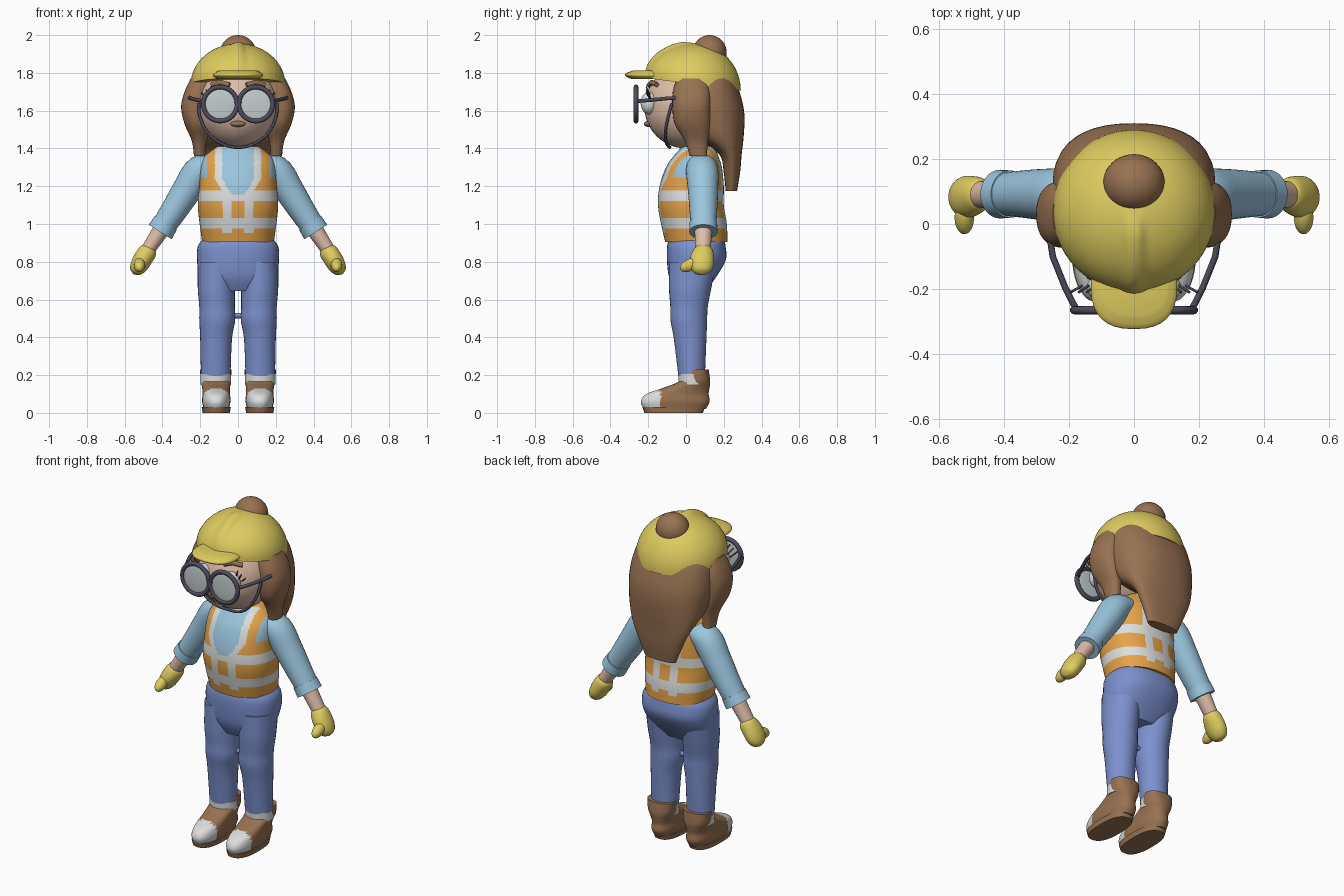
import bpy, bmesh, math
from mathutils import Vector

if "Cube" in bpy.data.objects:
    bpy.data.objects.remove(bpy.data.objects["Cube"])


def material(name, r, g, b):
    lin = [((c / 255 + 0.055) / 1.055) ** 2.4 for c in (r, g, b)]
    m = bpy.data.materials.new(name)
    m.diffuse_color = (*lin, 1)
    m.use_nodes = True
    m.node_tree.nodes["Principled BSDF"].inputs["Base Color"].default_value = m.diffuse_color
    return m


YELLOW = material("yellow", 222, 204, 96)
BROWN = material("brown", 152, 114, 82)
SKIN = material("skin", 222, 188, 168)
SKY = material("light blue", 155, 198, 222)
ORANGE = material("orange", 230, 163, 72)
WHITE = material("reflective white", 220, 222, 222)
DENIM = material("denim blue", 124, 145, 206)
DARK = material("dark grey", 78, 76, 92)
LENS = material("lens grey", 196, 205, 206)


def finish(name, bm, mats, rule=None):
    """Turn a bmesh into a smooth object; rule(face centre) gives the material slot."""
    bmesh.ops.recalc_face_normals(bm, faces=bm.faces)
    if rule:
        for f in bm.faces:
            f.material_index = rule(f.calc_center_median())
    me = bpy.data.meshes.new(name)
    bm.to_mesh(me)
    bm.free()
    for m in mats:
        me.materials.append(m)
    ob = bpy.data.objects.new(name, me)
    bpy.context.collection.objects.link(ob)
    bpy.ops.object.select_all(action='DESELECT')
    ob.select_set(True)
    bpy.context.view_layer.objects.active = ob
    bpy.ops.object.shade_smooth_by_angle(angle=math.radians(50))
    return ob


def spline(secs, sub):
    """Catmull-Rom interpolation of section tuples."""
    out = []
    for i in range(len(secs) - 1):
        a, b, c, d = secs[max(i - 1, 0)], secs[i], secs[i + 1], secs[min(i + 2, len(secs) - 1)]
        for k in range(sub):
            t = k / sub
            out.append([q + 0.5 * t * (r - p + t * (2 * p - 5 * q + 4 * r - s + t * (3 * (q - r) + s - p)))
                        for p, q, r, s in zip(a, b, c, d)])
    return out + [list(secs[-1])]


def skin_rings(bm, rings):
    for a, b in zip(rings, rings[1:]):
        for i in range(len(a)):
            j = (i + 1) % len(a)
            bm.faces.new((a[i], a[j], b[j], b[i]))


def loft(name, secs, mats, n=32, sub=5, e=1.0, limb=False, rule=None):
    """Skin elliptical sections (x, y, z, rx, ry); limb turns them along the path."""
    bm, rings = bmesh.new(), []
    pts = spline(secs, sub)
    for i, (x, y, z, rx, ry) in enumerate(pts):
        u = Vector((1, 0, 0))
        if limb:
            p, q = pts[max(i - 1, 0)], pts[min(i + 1, len(pts) - 1)]
            u = Vector((p[2] - q[2], 0, q[0] - p[0])).normalized()
        ring = []
        for k in range(n):
            c, s = math.cos(2 * math.pi * k / n), math.sin(2 * math.pi * k / n)
            c, s = math.copysign(abs(c) ** e, c), math.copysign(abs(s) ** e, s)
            ring.append(bm.verts.new(Vector((x, y, z)) + u * rx * c + Vector((0, ry * s, 0))))
        rings.append(ring)
    skin_rings(bm, rings)
    bm.faces.new(rings[0])
    bm.faces.new(rings[-1])
    return finish(name, bm, mats, rule)


def ball(name, centre, scale, mat, tilt=0):
    bm = bmesh.new()
    bmesh.ops.create_uvsphere(bm, u_segments=40, v_segments=24, radius=1)
    bmesh.ops.scale(bm, vec=scale, verts=bm.verts)
    ob = finish(name, bm, [mat])
    ob.location = centre
    ob.rotation_euler.x = tilt
    return ob


def wire(name, pts, r, mat, closed=False):
    cu = bpy.data.curves.new(name, 'CURVE')
    cu.dimensions = '3D'
    cu.bevel_depth, cu.bevel_resolution, cu.use_fill_caps = r, 3, True
    sp = cu.splines.new('POLY')
    sp.points.add(len(pts) - 1)
    for p, co in zip(sp.points, pts):
        p.co = (*co, 1)
    sp.use_cyclic_u = closed
    cu.materials.append(mat)
    bpy.context.collection.objects.link(bpy.data.objects.new(name, cu))


# Head, face and neck
ball("head", (0, 0, 1.62), (0.215, 0.22, 0.22), SKIN)
loft("neck", [(0, 0.06, 1.32, 0.07, 0.07), (0, 0.05, 1.46, 0.07, 0.07)], [SKIN])
ball("mouth", (0, -0.2, 1.53), (0.04, 0.022, 0.016), BROWN)

# Hair: back mass flowing into a long tail, plus bun
loft("back_hair", [(0, 0.09, 1.81, 0.2, 0.15), (0, 0.1, 1.74, 0.235, 0.17), (0, 0.115, 1.64, 0.25, 0.185),
                   (0, 0.135, 1.56, 0.245, 0.175), (0, 0.18, 1.46, 0.225, 0.125),
                   (0, 0.235, 1.37, 0.185, 0.06), (0, 0.243, 1.27, 0.14, 0.043),
                   (0, 0.24, 1.175, 0.1, 0.03)], [BROWN], n=40, e=0.85)
ball("hair_bun", (0, 0.125, 1.908), (0.095, 0.09, 0.092), BROWN)


# Helmet dome with a raised front ridge
def helmet():
    bm, rings, n, m = bmesh.new(), [], 64, 20
    for i in range(m):
        a = math.pi / 2 * i / m
        ring = []
        for k in range(n):
            t = 2 * math.pi * k / n
            x, y = 0.25 * math.cos(t) * math.cos(a), 0.04 + 0.25 * math.sin(t) * math.cos(a)
            base = 1.745 - 0.13 * y
            ridge = 0.014 * math.exp(-(x / 0.03) ** 4) * max(0, min(1, (0.06 - y) * 12))
            z = base + (1.955 - base) * math.sin(a) + ridge
            ring.append(bm.verts.new((x, y - ridge * 0.5, z)))
        rings.append(ring)
    skin_rings(bm, rings)
    bm.faces.new(rings[-1])
    bm.faces.new(rings[0])
    finish("helmet", bm, [YELLOW])


helmet()
loft("helmet_brim", [(0, -0.18, 1.768, 0.11, 0.11), (0, -0.19, 1.782, 0.13, 0.128),
                     (0, -0.19, 1.797, 0.13, 0.13), (0, -0.18, 1.812, 0.1, 0.1)], [YELLOW], e=0.8, sub=3)

# Chin strap and glasses bridge
strap = [math.radians(a) for a in range(-95, 96, 10)]
wire("chin_strap", [(0.208 * math.sin(a), -0.08 - 0.03 * math.sin(2 * abs(a)), 1.62 - 0.215 * math.cos(a))
                    for a in strap], 0.008, DARK)
wire("glasses_bridge", [(-0.02, -0.265, 1.65), (0.02, -0.265, 1.65)], 0.011, DARK)

# Vest: orange with reflective bands, neckline and armholes showing the shirt
def vest_rule(c):
    x, z = abs(c.x), c.z
    front = c.y < 0.04
    neck = 0.085 * math.sqrt(min(1, max(0, (z - 1.15) / 0.09)))
    if front and x < neck:
        return 2
    if z > 1.25 and x > 0.165:
        return 2
    if z > 1.175:
        if front:
            return 1 if x < max(neck, 0.045) + 0.037 and x > 0.02 else 0
        return 1 if 0.05 < x < 0.095 else 0
    if 1.12 < z or 0.972 < z < 1.028 or (z > 0.955 and 0.035 < x < 0.08):
        return 1
    return 0


loft("vest_torso", [(0, 0.055, 0.905, 0.19, 0.165), (0, 0.042, 1.0, 0.203, 0.174), (0, 0.026, 1.1, 0.213, 0.174),
                    (0, 0.03, 1.2, 0.205, 0.17), (0, 0.042, 1.3, 0.2, 0.148), (0, 0.053, 1.36, 0.175, 0.118),
                    (0, 0.065, 1.41, 0.11, 0.085)],
     [ORANGE, WHITE, SKY], n=144, sub=9, e=0.9, rule=vest_rule)

# Trousers seat
loft("trousers_seat", [(0, 0.055, 0.92, 0.185, 0.145), (0, 0.055, 0.88, 0.213, 0.155),
                       (0, 0.055, 0.81, 0.217, 0.156), (0, 0.035, 0.72, 0.2, 0.125),
                       (0, 0.025, 0.645, 0.12, 0.08)], [DENIM], n=40, e=0.85)
wire("knee_link", [(-0.05, 0.02, 0.515), (0.05, 0.02, 0.515)], 0.015, DENIM)

for s, side in ((-1, "left"), (1, "right")):
    # Side locks of hair
    loft(side + "_side_lock", [(s * 0.19, 0.03, 1.77, 0.06, 0.08), (s * 0.208, 0.03, 1.7, 0.075, 0.1),
                               (s * 0.218, 0.03, 1.62, 0.083, 0.102), (s * 0.213, 0.035, 1.53, 0.07, 0.095),
                               (s * 0.205, 0.055, 1.44, 0.04, 0.062), (s * 0.203, 0.065, 1.36, 0.03, 0.045)],
         [BROWN], e=0.85)
    # Eye, brow, lashes and glasses
    ball(side + "_eye", (s * 0.09, -0.195, 1.64), (0.055, 0.045, 0.06), WHITE)
    wire(side + "_brow", [(s * 0.045, -0.197, 1.735), (s * 0.09, -0.182, 1.75), (s * 0.14, -0.155, 1.738)],
         0.013, BROWN)
    for k in range(3):
        wire(side + "_lash", [(s * (0.12 + 0.02 * k), -0.19, 1.68 - 0.01 * k),
                              (s * (0.145 + 0.025 * k), -0.21, 1.725 - 0.015 * k)], 0.004, DARK)
    circle = [(s * 0.094 + 0.09 * math.cos(a), -0.265, 1.635 + 0.09 * math.sin(a))
              for a in (2 * math.pi * k / 40 for k in range(40))]
    wire(side + "_glasses_rim", circle, 0.013, DARK, True)
    ball(side + "_lens", (s * 0.094, -0.265, 1.635), (0.088, 0.009, 0.088), LENS)
    wire(side + "_glasses_arm", [(s * 0.178, -0.262, 1.65), (s * 0.21, -0.2, 1.655),
                                 (s * 0.25, -0.1, 1.665), (s * 0.262, -0.02, 1.67)], 0.01, DARK)
    # Sleeve, cuff, wrist
    loft(side + "_sleeve", [(s * 0.11, 0.08, 1.32, 0.05, 0.07), (s * 0.2, 0.085, 1.285, 0.08, 0.085),
                            (s * 0.27, 0.09, 1.18, 0.078, 0.08), (s * 0.34, 0.092, 1.07, 0.07, 0.073),
                            (s * 0.41, 0.092, 0.965, 0.062, 0.065)], [SKY], limb=True)
    loft(side + "_cuff", [(s * 0.382, 0.092, 1.005, 0.069, 0.073), (s * 0.412, 0.092, 0.958, 0.072, 0.075)],
         [SKY], limb=True, sub=2)
    loft(side + "_wrist", [(s * 0.4, 0.092, 0.98, 0.045, 0.047), (s * 0.485, 0.09, 0.85, 0.036, 0.04)],
         [SKIN], limb=True)
    # Mitten glove with thumb
    loft(side + "_glove", [(s * 0.462, 0.09, 0.878, 0.03, 0.035), (s * 0.475, 0.09, 0.858, 0.047, 0.052),
                           (s * 0.5, 0.085, 0.82, 0.05, 0.063), (s * 0.525, 0.083, 0.778, 0.046, 0.062),
                           (s * 0.544, 0.083, 0.748, 0.032, 0.043), (s * 0.552, 0.083, 0.735, 0.006, 0.01)],
         [YELLOW], limb=True)
    ball(side + "_thumb", (s * 0.522, 0.02, 0.783), (0.03, 0.055, 0.032), YELLOW, 0.45)
    # Trouser leg
    loft(side + "_leg", [(s * 0.115, 0.035, 0.8, 0.098, 0.125), (s * 0.115, 0.022, 0.66, 0.098, 0.112),
                         (s * 0.111, 0.016, 0.56, 0.094, 0.099), (s * 0.11, 0.015, 0.49, 0.095, 0.097),
                         (s * 0.116, 0.022, 0.39, 0.084, 0.086), (s * 0.118, 0.03, 0.19, 0.078, 0.07)], [DENIM])
    # Sock, boot with white toe cap, sole
    loft(side + "_sock", [(s * 0.118, 0.035, 0.15, 0.081, 0.074), (s * 0.118, 0.033, 0.205, 0.081, 0.074)], [WHITE])
    loft(side + "_boot", [(s * 0.115, -0.06, 0.02, 0.066, 0.165), (s * 0.115, -0.057, 0.06, 0.075, 0.182),
                          (s * 0.115, -0.045, 0.1, 0.073, 0.165), (s * 0.116, 0.005, 0.135, 0.074, 0.12),
                          (s * 0.117, 0.048, 0.17, 0.08, 0.08), (s * 0.118, 0.06, 0.23, 0.083, 0.06)],
         [BROWN, WHITE], n=48, e=0.85, rule=lambda c: 1 if c.y < -0.135 and c.z > 0.025 else 0)
    loft(side + "_sole", [(s * 0.115, -0.065, 0.0, 0.072, 0.155), (s * 0.115, -0.065, 0.03, 0.077, 0.165)],
         [BROWN], sub=1, e=0.8)
